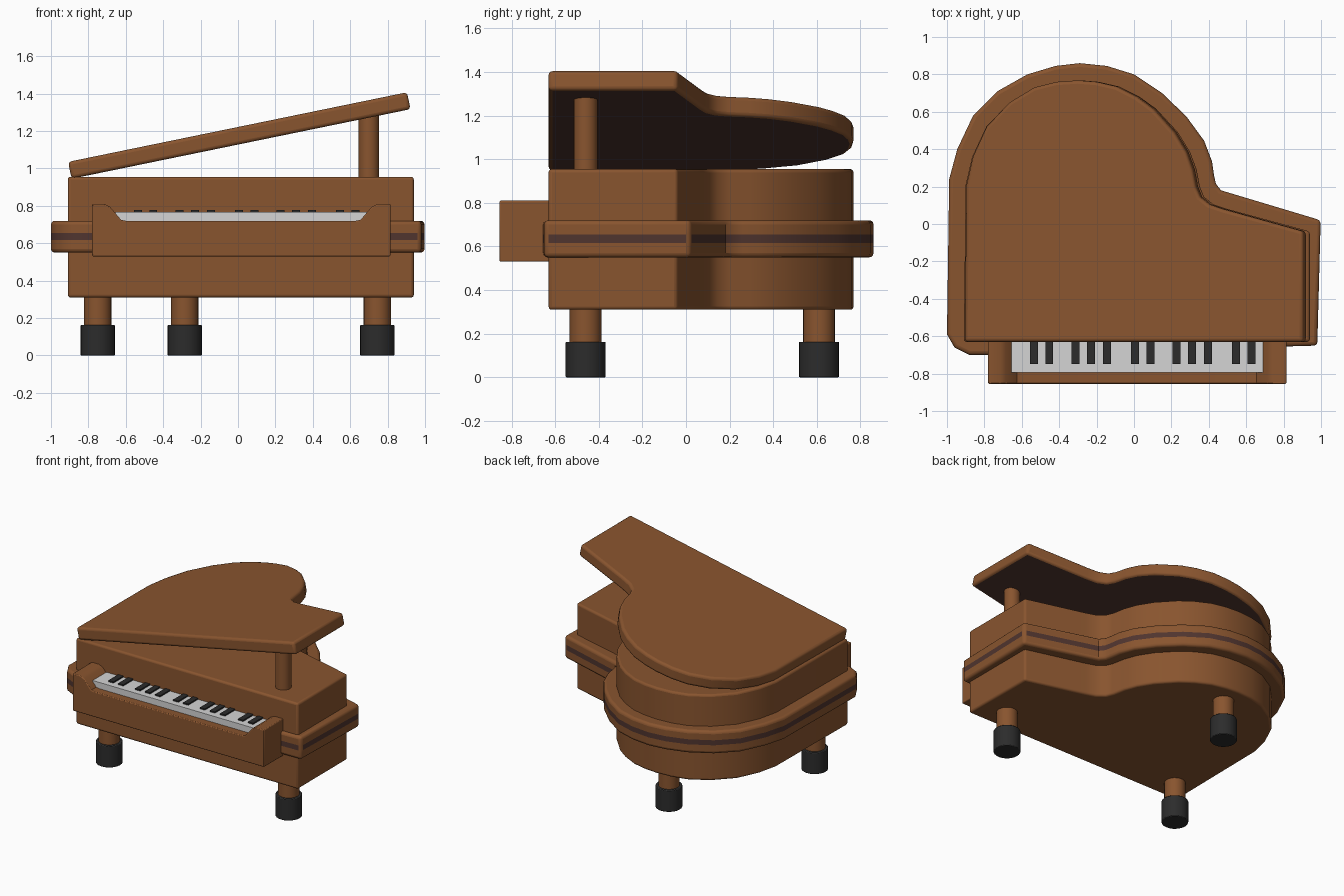
import bpy, bmesh, math
from mathutils import Matrix, Vector

if "Cube" in bpy.data.objects:
    bpy.data.objects.remove(bpy.data.objects["Cube"])


def material(name, rgb):
    m = bpy.data.materials.new(name)
    m.diffuse_color = (*rgb, 1)
    m.use_nodes = True
    m.node_tree.nodes["Principled BSDF"].inputs["Base Color"].default_value = m.diffuse_color
    return m


BROWN = material("brown wood", (0.25, 0.09, 0.028))
DARK = material("dark wood", (0.08, 0.035, 0.028))
BLACK = material("black", (0.025, 0.025, 0.025))
WHITE = material("ivory white", (0.66, 0.66, 0.66))


def finish(bm, name, mats, bevel=0.0, segments=3):
    bmesh.ops.recalc_face_normals(bm, faces=bm.faces[:])
    me = bpy.data.meshes.new(name)
    bm.to_mesh(me)
    bm.free()
    ob = bpy.data.objects.new(name, me)
    bpy.context.collection.objects.link(ob)
    for m in mats:
        me.materials.append(m)
    if bevel:
        mod = ob.modifiers.new("rounded edges", 'BEVEL')
        mod.width, mod.segments, mod.material = bevel, segments, 0
        mod.limit_method, mod.angle_limit = 'ANGLE', math.radians(50)
    bpy.context.view_layer.objects.active = ob
    ob.select_set(True)
    bpy.ops.object.shade_smooth_by_angle(angle=math.radians(35))
    ob.select_set(False)
    return ob


def prism(name, outline, levels, mats, bevel, dark_layer=None, dark_bottom=False):
    """Stack an outline through z levels; one layer or the bottom may be dark."""
    bm = bmesh.new()
    rings = [[bm.verts.new((x, y, z)) for x, y in outline] for z in levels]
    n = len(outline)
    for i in range(len(levels) - 1):
        for j in range(n):
            k = (j + 1) % n
            f = bm.faces.new((rings[i][j], rings[i][k], rings[i + 1][k], rings[i + 1][j]))
            f.material_index = int(i == dark_layer)
    bm.faces.new(rings[0][::-1]).material_index = int(dark_bottom)
    bm.faces.new(rings[-1])
    return finish(bm, name, mats, bevel)


def box(name, lo, hi, mat, bevel=0.0):
    return prism(name, [(lo[0], lo[1]), (hi[0], lo[1]), (hi[0], hi[1]), (lo[0], hi[1])],
                 (lo[2], hi[2]), [mat], bevel)


def cylinder(name, x, y, r, z0, z1, mat, bevel=0.0):
    bm = bmesh.new()
    bmesh.ops.create_cone(bm, cap_ends=True, segments=24, radius1=r, radius2=r, depth=z1 - z0,
                          matrix=Matrix.Translation((x, y, (z0 + z1) / 2)))
    return finish(bm, name, [mat], bevel, 2)


# Case: grand piano outline, counter-clockwise from the front left corner
case = [(-0.91, -0.63), (0.94, -0.63), (0.94, -0.04), (0.50, 0.08), (0.425, 0.105),
        (0.375, 0.145), (0.352, 0.20), (0.335, 0.29), (0.30, 0.385), (0.235, 0.49),
        (0.12, 0.615), (0.03, 0.68), (-0.08, 0.735), (-0.19, 0.76), (-0.29, 0.768),
        (-0.41, 0.76), (-0.53, 0.73), (-0.665, 0.65), (-0.79, 0.52), (-0.865, 0.36),
        (-0.90, 0.21)]
prism("case", case, (0.31, 0.955), [BROWN], 0.015)

# Raised rim band with a dark stripe
band = [(-0.88, -0.70), (-0.76, -0.70), (0.80, -0.655), (0.98, -0.65), (0.998, 0.02),
        (0.465, 0.18), (0.438, 0.215), (0.428, 0.26), (0.417, 0.335), (0.375, 0.445),
        (0.28, 0.575), (0.15, 0.70), (0.0, 0.80), (-0.145, 0.845), (-0.29, 0.86),
        (-0.42, 0.845), (-0.57, 0.80), (-0.73, 0.71), (-0.86, 0.58), (-0.945, 0.40),
        (-0.988, 0.24), (-1.0, -0.59), (-0.96, -0.66)]
prism("rim_band", band, (0.55, 0.617, 0.655, 0.72), [BROWN, DARK], 0.02, dark_layer=1)

# Lid: the same outline, hinged open along the left edge, dark underneath
lid = prism("lid", [(x + 0.91, y) for x, y in case], (0, 0.092), [BROWN, DARK], 0.018,
            dark_bottom=True)
lid.matrix_world = (Matrix.Translation((-0.89, 0, 0.945))
                    @ Matrix.Rotation(math.radians(-11.6), 4, 'Y'))
cylinder("lid_prop", 0.70, -0.46, 0.055, 0.94, 1.29, BROWN)

# Keyboard tray: front profile with raised cheeks, extruded in depth
profile = [(-0.78, 0.53), (0.815, 0.53), (0.815, 0.81), (0.745, 0.81), (0.715, 0.795),
           (0.655, 0.725), (0.63, 0.72), (-0.60, 0.72), (-0.625, 0.725), (-0.685, 0.795),
           (-0.715, 0.81), (-0.78, 0.81)]
bm = bmesh.new()
face = bm.faces.new([bm.verts.new((x, -0.855, z)) for x, z in profile])
ext = bmesh.ops.extrude_face_region(bm, geom=[face], use_keep_orig=True)
bmesh.ops.translate(bm, vec=Vector((0, 0.255, 0)),
                    verts=[v for v in ext["geom"] if isinstance(v, bmesh.types.BMVert)])
finish(bm, "keyboard_tray", [BROWN], 0.006, 2)

# Keys
box("white_keys", (-0.655, -0.793, 0.70), (0.70, -0.61, 0.767), WHITE)
for i, x in enumerate((-0.535, -0.453, -0.312, -0.23, -0.145, 0.005, 0.088,
                       0.227, 0.31, 0.395, 0.545, 0.628)):
    box(f"black_key_{i + 1}", (x - 0.021, -0.748, 0.75), (x + 0.021, -0.61, 0.777), BLACK)

# Legs with dark feet
for name, x, y in (("front_left", -0.75, -0.46), ("front_right", 0.745, -0.46),
                   ("back", -0.285, 0.61)):
    cylinder(f"{name}_leg", x, y, 0.073, 0.15, 0.33, BROWN)
    cylinder(f"{name}_foot", x, y, 0.092, 0.0, 0.163, BLACK, 0.005)
